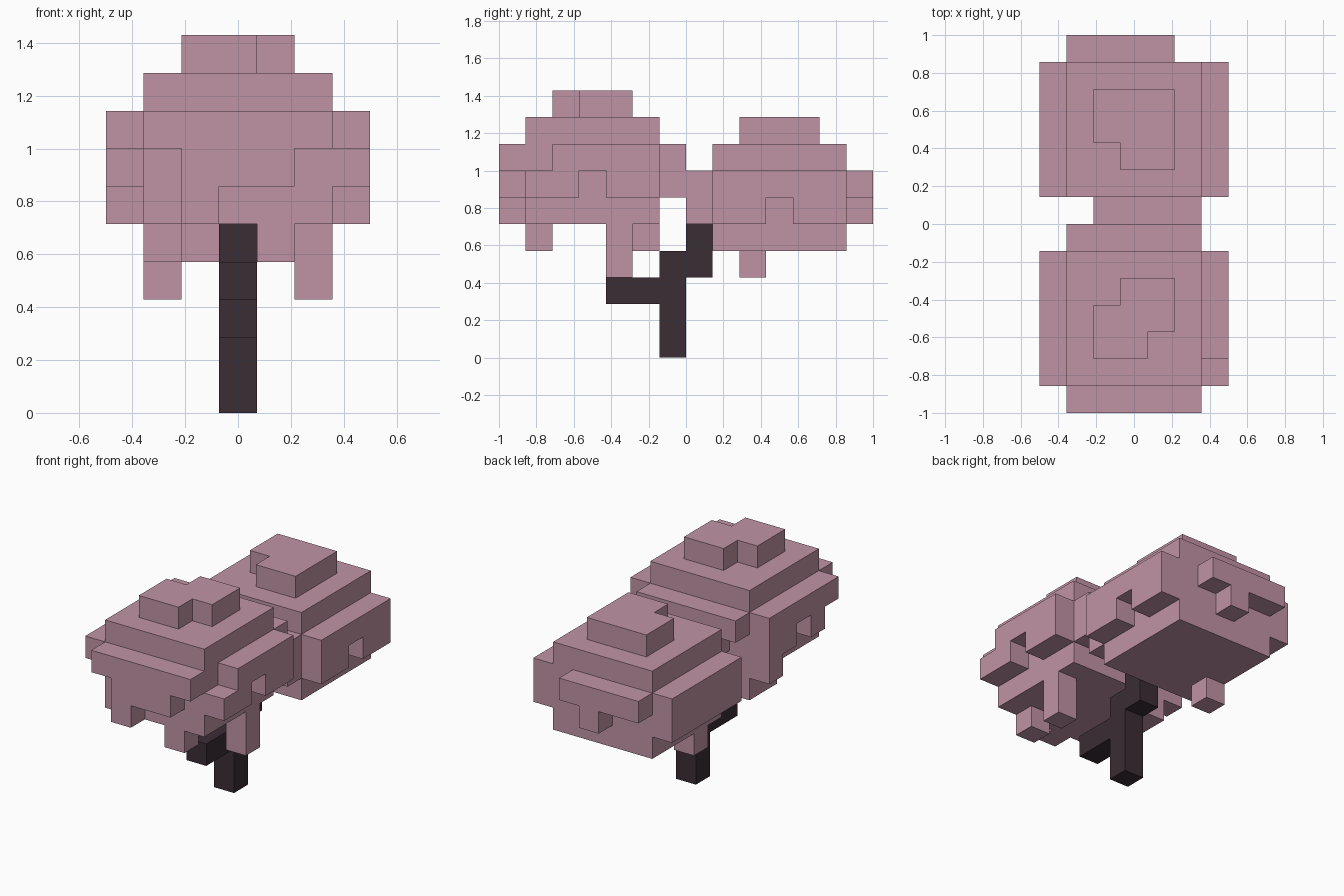
import bpy
import bmesh
from itertools import product
from mathutils import Vector

cube = bpy.data.objects.get("Cube")
if cube:
    bpy.data.objects.remove(cube)

U = 1 / 7  # edge length of one block
ORIGIN = Vector((-0.5, -1.0, 0.0))


def make_material(name, rgb):
    mat = bpy.data.materials.new(name)
    mat.use_nodes = True
    mat.diffuse_color = (*rgb, 1)
    mat.node_tree.nodes["Principled BSDF"].inputs["Base Color"].default_value = (*rgb, 1)
    return mat


def box(x, y, z):
    """Cells of a box; each argument is an inclusive (first, last) pair or one index."""
    spans = [(s, s) if isinstance(s, int) else s for s in (x, y, z)]
    return set(product(*(range(a, b + 1) for a, b in spans)))


def join(*boxes):
    return set().union(*(box(*b) for b in boxes))


def build(name, cells, solid, mat):
    """Skin the cells, leaving out faces that touch any other solid cell."""
    bm = bmesh.new()
    verts = {}

    def vert(p):
        key = tuple(p)
        if key not in verts:
            verts[key] = bm.verts.new(ORIGIN + Vector(p) * U)
        return verts[key]

    for cell in sorted(cells):
        for axis, side in product(range(3), (0, 1)):
            near = list(cell)
            near[axis] += 2 * side - 1
            if tuple(near) in solid:
                continue
            corners = []
            for a, b in ((0, 0), (1, 0), (1, 1), (0, 1)):
                p = list(cell)
                p[axis] += side
                p[(axis + 1) % 3] += a
                p[(axis + 2) % 3] += b
                corners.append(vert(p))
            bm.faces.new(corners if side else corners[::-1])
    bmesh.ops.dissolve_limit(bm, angle_limit=0.01, verts=bm.verts[:], edges=bm.edges[:])
    mesh = bpy.data.meshes.new(name)
    bm.to_mesh(mesh)
    bm.free()
    mesh.materials.append(mat)
    obj = bpy.data.objects.new(name, mesh)
    bpy.context.collection.objects.link(obj)


# Front blossom crown: core, stepped top, ragged skirts on each side
front_crown = join(
    ((1, 5), (1, 5), (5, 8)),
    ((2, 4), (2, 4), 9),
    ((1, 5), 0, 7), ((2, 4), 0, 6), (2, 0, 5),
    ((1, 5), 6, 7), ((2, 5), 6, 6),
    (6, (2, 5), 7), (6, (1, 2), 6), (6, (4, 5), 6),
    (0, (1, 5), 7), (0, 2, 6), (0, (4, 5), 6), (0, 5, 5),
    (4, 1, 4), (1, (4, 5), 4), (5, 4, (3, 4)),
) - {(4, 2, 9), (2, 4, 9)}

# Back blossom crown: core, cap, side slabs, bridge and drooping tips
back_crown = join(
    ((1, 5), (8, 12), (4, 7)),
    ((2, 4), (9, 11), 8),
    (0, (8, 12), (5, 6)), (6, (8, 12), (5, 6)),
    ((1, 4), 13, 6), (3, 13, 5),
    ((2, 5), 7, 6), ((3, 5), 7, 5),
    (1, 9, 3),
) - {(2, 9, 8), (6, 10, 5)}

# Forked trunk
trunk = join((3, 6, (0, 3)), (3, (4, 5), 2), (3, 7, (3, 4)))

solid = front_crown | back_crown | trunk
blossom = make_material("blossom_pink", (0.53, 0.295, 0.375))
bark = make_material("dark_bark", (0.044, 0.026, 0.036))

build("front_crown", front_crown, solid, blossom)
build("back_crown", back_crown, solid, blossom)
build("trunk", trunk, solid, bark)
